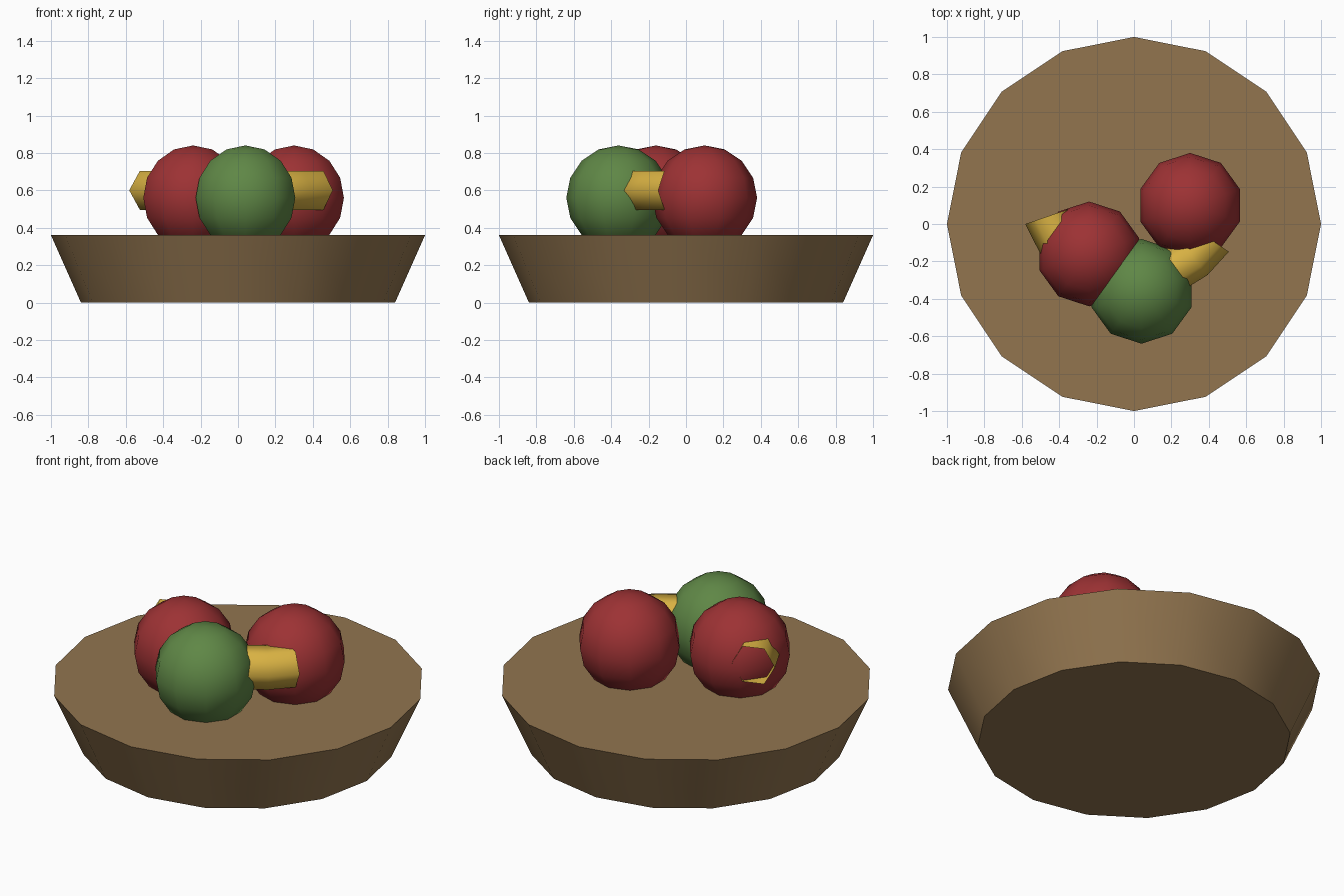
import bpy, bmesh, math

if "Cube" in bpy.data.objects:
    bpy.data.objects.remove(bpy.data.objects["Cube"])


def material(name, r, g, b):
    """Flat colour from sRGB bytes, stored linear."""
    m = bpy.data.materials.new(name)
    m.diffuse_color = [((c / 255 + 0.055) / 1.055) ** 2.4 for c in (r, g, b)] + [1]
    m.use_nodes = True
    m.node_tree.nodes["Principled BSDF"].inputs["Base Color"].default_value = m.diffuse_color
    return m


def finish(name, bm, mat, sharp_angle=math.pi):
    for f in bm.faces:
        f.smooth = True
    for e in bm.edges:
        if len(e.link_faces) == 2 and e.calc_face_angle() > sharp_angle:
            e.smooth = False
    mesh = bpy.data.meshes.new(name)
    bm.to_mesh(mesh)
    bm.free()
    mesh.materials.append(mat)
    obj = bpy.data.objects.new(name, mesh)
    bpy.context.collection.objects.link(obj)
    return obj


wood = material("wood_brown", 146, 117, 79)
red = material("apple_red", 157, 50, 52)
green = material("apple_green", 95, 135, 70)
yellow = material("banana_yellow", 217, 178, 67)

# Bowl: solid 16-sided flared disc
bm = bmesh.new()
bmesh.ops.create_cone(bm, cap_ends=True, segments=16, radius1=0.84, radius2=1.0, depth=0.36)
bmesh.ops.translate(bm, verts=bm.verts, vec=(0, 0, 0.18))
finish("bowl", bm, wood, math.radians(40))

# Round fruit
for name, x, y, mat in (("red_apple_left", -0.24, -0.16, red),
                        ("red_apple_right", 0.30, 0.10, red),
                        ("green_apple", 0.04, -0.36, green)):
    bm = bmesh.new()
    bmesh.ops.create_uvsphere(bm, u_segments=10, v_segments=8, radius=0.28)
    obj = finish(name, bm, mat)
    obj.location = (x, y, 0.56)

# Banana: open hexagonal tube along an arc
bm = bmesh.new()
STEPS, SIDES, MAJOR, MINOR = 8, 6, 0.495, 0.12
rings = []
for i in range(STEPS + 1):
    a = math.radians(199 + (325.5 - 199) * i / STEPS)
    ring = []
    for k in range(SIDES):
        p = math.tau * k / SIDES
        d = MAJOR + MINOR * math.cos(p)
        ring.append(bm.verts.new((d * math.cos(a), d * math.sin(a), MINOR * math.sin(p))))
    rings.append(ring)
for r0, r1 in zip(rings, rings[1:]):
    for k in range(SIDES):
        n = (k + 1) % SIDES
        bm.faces.new((r0[k], r1[k], r1[n], r0[n]))
banana = finish("banana", bm, yellow)
banana.location = (0, 0.2, 0.6)
